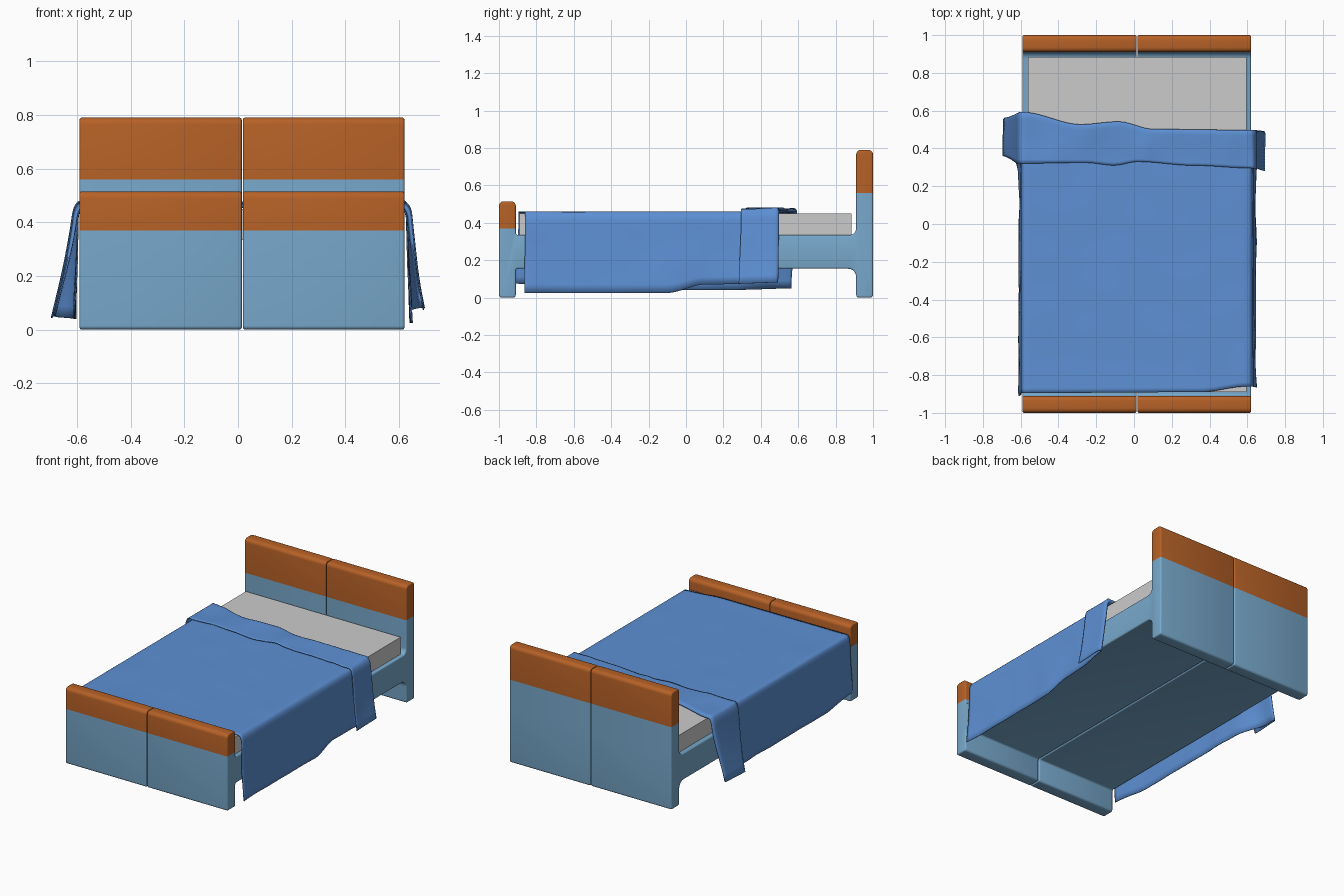
import bpy, bmesh, math
from mathutils import Vector, noise

if "Cube" in bpy.data.objects:
    bpy.data.objects.remove(bpy.data.objects["Cube"])


def material(name, rgb):
    m = bpy.data.materials.new(name)
    m.diffuse_color = (*rgb, 1)
    m.use_nodes = True
    m.node_tree.nodes["Principled BSDF"].inputs["Base Color"].default_value = m.diffuse_color
    return m


BLUE = material("painted_blue", (0.19, 0.40, 0.61))
WOOD = material("orange_wood", (0.47, 0.12, 0.02))
CLOTH = material("blanket_blue", (0.11, 0.28, 0.66))


def finish(bm, name, mats, angle=40):
    bmesh.ops.recalc_face_normals(bm, faces=bm.faces)
    me = bpy.data.meshes.new(name)
    bm.to_mesh(me)
    bm.free()
    ob = bpy.data.objects.new(name, me)
    bpy.context.collection.objects.link(ob)
    for m in mats:
        me.materials.append(m)
    bpy.ops.object.select_all(action='DESELECT')
    ob.select_set(True)
    bpy.context.view_layer.objects.active = ob
    bpy.ops.object.shade_smooth_by_angle(angle=math.radians(angle))
    return ob


def rounded(corners, steps=5):
    """Outline with every corner (y, z, radius) replaced by a smooth curve."""
    out = []
    for i, (y, z, r) in enumerate(corners):
        p = Vector((y, z))
        a = (Vector(corners[i - 1][:2]) - p).normalized() * r
        b = (Vector(corners[(i + 1) % len(corners)][:2]) - p).normalized() * r
        for k in range(steps + 1):
            t = k / steps * math.pi / 2
            out.append(p + a * (1 - math.sin(t)) + b * (1 - math.cos(t)))
    return out


# Bed frame: side profile extruded sideways, two halves with a seam
PROFILE = [(-1, 0, .015), (-.91, 0, .015), (-.91, .155, .012), (.91, .155, .045),
           (.91, 0, .015), (1, 0, .015), (1, .79, .025), (.91, .79, .025),
           (.91, .335, .035), (-.91, .335, .012), (-.91, .515, .025), (-1, .515, .025)]


def frame_half(name, x0, x1):
    bm = bmesh.new()
    face = bm.faces.new([bm.verts.new((x0, p.x, p.y)) for p in rounded(PROFILE)])
    ext = bmesh.ops.extrude_face_region(bm, geom=[face])
    bmesh.ops.translate(bm, vec=(x1 - x0, 0, 0),
                        verts=[g for g in ext['geom'] if isinstance(g, bmesh.types.BMVert)])
    rims = [e for e in bm.edges if abs(e.verts[0].co.x - e.verts[1].co.x) < 1e-6]
    bmesh.ops.bevel(bm, geom=rims, offset=.009, segments=3, profile=.5, affect='EDGES')
    for z in (.37, .56):
        bmesh.ops.bisect_plane(bm, geom=bm.verts[:] + bm.edges[:] + bm.faces[:],
                               plane_co=(0, 0, z), plane_no=(0, 0, 1))
    for f in bm.faces:
        c = f.calc_center_median()
        f.material_index = int(c.z > (.37 if c.y < 0 else .56))
    return finish(bm, name, [BLUE, WOOD])


frame_half("bed_frame_left", -.59, .014)
frame_half("bed_frame_right", .018, .62)

# Mattress
bm = bmesh.new()
bmesh.ops.create_cube(bm, size=1)
bmesh.ops.scale(bm, vec=(1.155, 1.775, .117), verts=bm.verts)
bmesh.ops.translate(bm, vec=(.0175, -.0025, .3915), verts=bm.verts)
finish(bm, "mattress", [])


# Blanket: draped sheet, its head end folded back over itself
def smooth(a, b, v):
    t = min(1, max(0, (v - a) / (b - a)))
    return t * t * (3 - 2 * t)


def curve(keys, s):
    for (a, va), (b, vb) in zip(keys, keys[1:]):
        if s <= b:
            return va + (vb - va) * smooth(a, b, s)
    return keys[-1][1]


FOOT = [(-1, -.91), (-.58, -.895), (.35, -.89), (.6, -.86), (1.1, -.865)]
HEAD = [(-1, .56), (-.58, .59), (-.28, .525), (-.08, .54), (.1, .50), (.62, .495), (1.1, .49)]
FOLD = [(-1, .36), (-.6, .32), (-.25, .325), (-.1, .31), (.02, .33), (.3, .31), (.62, .295), (1.1, .28)]
LEFT, RIGHT, TOP = -.578, .604, .457
HEM_L = [(-.92, .075), (-.6, .04), (.2, .04), (.6, .05)]
HEM_R = [(-.92, .025), (-.1, .025), (.1, .07), (.6, .083)]


def drape(s, y, fold, off):
    """Point of the cloth at unrolled width s, length y; fold is 0 or 1 for the layer."""
    wave = noise.noise(Vector((s * 4, y * 5, fold * 7.0)))
    fine = noise.noise(Vector((s * 9, y * 3, 3.0 + fold)))
    if LEFT <= s <= RIGHT:
        f = (s - LEFT) / (RIGHT - LEFT) * 2 - 1
        x = (LEFT + RIGHT) / 2 + f * ((RIGHT - LEFT) / 2 + off)
        z = TOP + off + .002 * wave + fold * (.010 * max(0, fine) + .004 * wave)
        return x, y, z
    side = -1 if s < LEFT else 1
    t = (LEFT - s if side < 0 else s - RIGHT) / .4
    hem = curve(HEM_L if side < 0 else HEM_R, y)
    k = min(1, t / .12)
    flare = 1 if fold else smooth(.25, .5, y)
    if side < 0:
        out = .018 * math.sqrt(1 - (1 - k) ** 2) + (.013 + .068 * flare) * t ** 1.4
    else:
        out = .024 * math.sqrt(1 - (1 - k) ** 2) + (.016 + .032 * flare) * t ** 1.4
    out += off + .010 * t * max(wave, -.5)
    base = LEFT if side < 0 else RIGHT
    return base + side * out, y, TOP + off - t * (TOP + off - hem)


N = 16
drop = [.4 * (i / N) ** 1.7 for i in range(1, N + 1)]
widths = ([LEFT - d for d in reversed(drop)]
          + [LEFT + (RIGHT - LEFT) * i / 40 for i in range(41)]
          + [RIGHT + d for d in drop])
bm = bmesh.new()
columns = []
for s in widths:
    foot, head, back = curve(FOOT, s), curve(HEAD, s), curve(FOLD, s)
    pts = [drape(s, foot + (head - .012 - foot) * i / 60, 0, 0) for i in range(61)]
    for a in (.25, .5, .75):  # rolled head edge
        y = head - .012 + .012 * math.sin(a * math.pi)
        lo, hi = Vector(drape(s, y, 0, 0)), Vector(drape(s, y, 1, .016))
        pts.append(lo.lerp(hi, (1 - math.cos(a * math.pi)) / 2))
    pts += [drape(s, head - .012 + (back - head + .012) * i / 12, 1, .016)
            for i in range(13)]
    columns.append([bm.verts.new(p) for p in pts])
for a, b in zip(columns, columns[1:]):
    for i in range(len(a) - 1):
        bm.faces.new((a[i], b[i], b[i + 1], a[i + 1]))
blanket = finish(bm, "blanket", [CLOTH], 60)
thick = blanket.modifiers.new("thickness", 'SOLIDIFY')
thick.thickness = .005
thick.offset = 0
